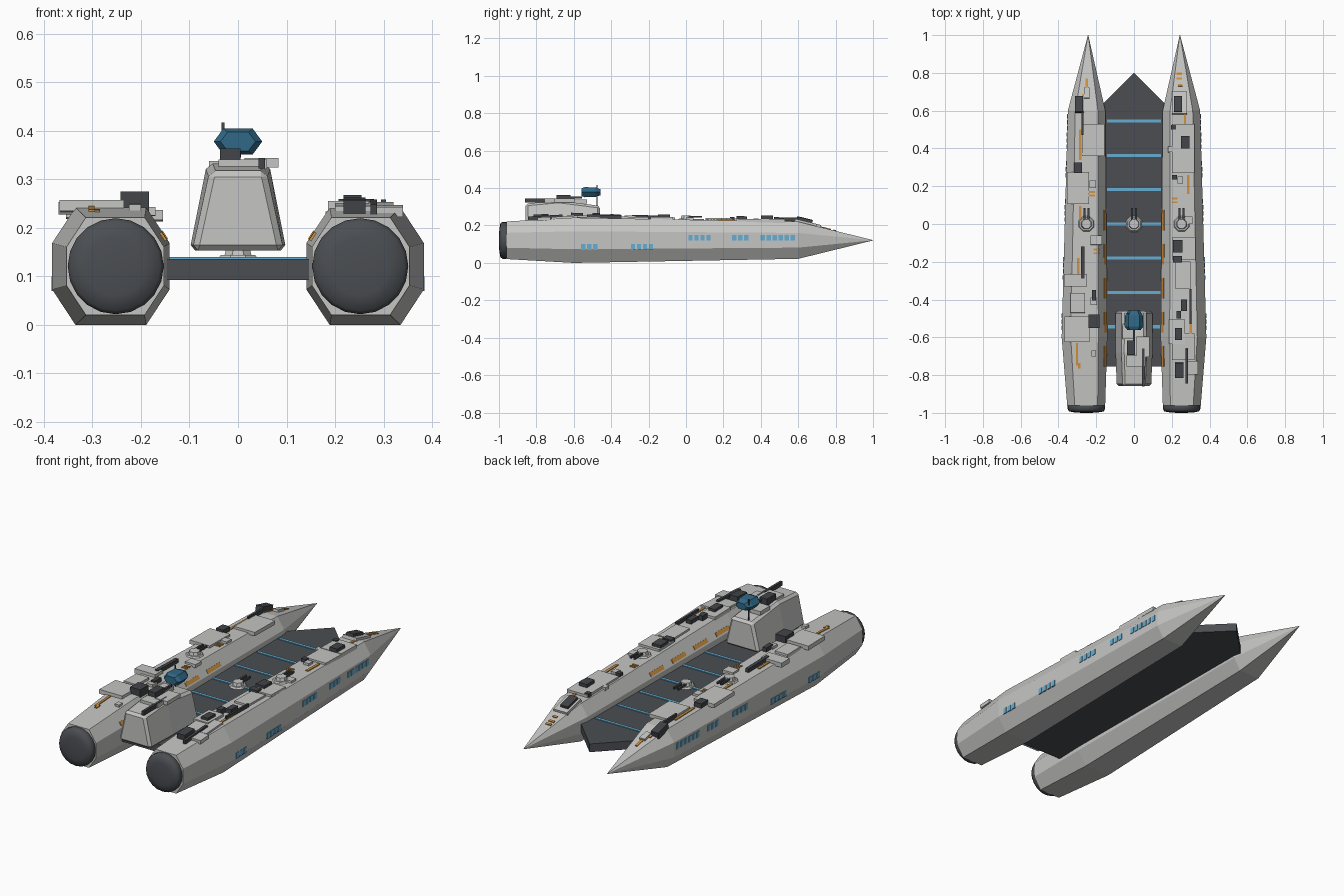
import bpy, bmesh, math
from mathutils import Matrix, Vector


def material(name, rgb):
    m = bpy.data.materials.new(name)
    m.diffuse_color = (*rgb, 1)
    return m


HULL = material("hull grey", (0.56, 0.56, 0.55))
DECK = material("deck grey", (0.07, 0.076, 0.085))
DARK = material("equipment dark", (0.055, 0.058, 0.065))
BLUE = material("light blue", (0.13, 0.42, 0.65))
GLASS = material("bridge blue", (0.03, 0.14, 0.24))
ORANGE = material("marking orange", (0.62, 0.28, 0.05))


def finish(name, bm, mat):
    bmesh.ops.recalc_face_normals(bm, faces=bm.faces)
    me = bpy.data.meshes.new(name)
    bm.to_mesh(me)
    bm.free()
    me.materials.append(mat)
    ob = bpy.data.objects.new(name, me)
    bpy.context.collection.objects.link(ob)
    return ob


def add_box(bm, c, size, rot=Matrix()):
    bmesh.ops.create_cube(bm, size=1, matrix=Matrix.Translation(c) @ rot @ Matrix.Diagonal((*size, 1)))


def loft(bm, rings):
    """Skin a list of equal-length point rings and cap both ends."""
    vs = [[bm.verts.new(p) for p in r] for r in rings]
    n = len(vs[0])
    for a, b in zip(vs, vs[1:]):
        for i in range(n):
            bm.faces.new((a[i], a[(i + 1) % n], b[(i + 1) % n], b[i]))
    bm.faces.new(vs[0])
    bm.faces.new(vs[-1][::-1])


# Hull stations: y, centre x, scale
STATIONS = [(-0.96, 0.253, 0.83), (-0.6, 0.262, 1), (0.6, 0.251, 0.82), (1.0, 0.243, 0.008)]
CZ, R, FX, FZ = 0.121, 0.121, 0.073, 0.048
OCT = [(FX, -R), (R, -FZ), (R, FZ), (FX, R), (-FX, R), (-R, FZ), (-R, -FZ), (-FX, -R)]


def station(y):
    for a, b in zip(STATIONS, STATIONS[1:]):
        if y <= b[0]:
            t = (y - a[0]) / (b[0] - a[0])
            return a[1] + t * (b[1] - a[1]), a[2] + t * (b[2] - a[2])


def top_frame(y):
    """Height and pitch of the hull roof at y."""
    z = CZ + R * station(y)[1]
    z2 = CZ + R * station(y - 0.01)[1]
    return z, Matrix.Rotation(math.atan2(z - z2, 0.01), 4, 'X')


# Twin hulls and engine caps
for side, s in (("left", -1), ("right", 1)):
    bm = bmesh.new()
    loft(bm, [[(s * cx + px * k, y, CZ + pz * k) for px, pz in OCT] for y, cx, k in STATIONS])
    finish(side + "_hull", bm, HULL)
    bm = bmesh.new()
    prof = [(-0.95, 0.093), (-0.962, 0.099), (-0.98, 0.099), (-0.992, 0.092), (-0.998, 0.06), (-1.0, 0.02)]
    loft(bm, [[(s * 0.252 + r * math.cos(i * math.tau / 20), y, CZ + r * math.sin(i * math.tau / 20))
               for i in range(20)] for y, r in prof])
    ob = finish(side + "_engine", bm, DECK)
    for p in ob.data.polygons:
        p.use_smooth = True

# Flight deck with pointed bow
bm = bmesh.new()
plan = [(0, 0.8), (0.2, 0.6), (0.2, -0.755), (-0.2, -0.755), (-0.2, 0.6)]
loft(bm, [[(x, y, z) for x, y in plan] for z in (0.093, 0.136)])
finish("flight_deck", bm, DECK)

bm = bmesh.new()
for i in range(7):
    add_box(bm, (0, 0.545 - 0.1815 * i, 0.137), (0.285, 0.016, 0.006))
finish("deck_stripes", bm, BLUE)

# Windows on the outer hull sides: first y, count, z
bm = bmesh.new()
for y0, n, z in ((0.024, 4, 0.134), (0.258, 3, 0.134), (0.41, 6, 0.134), (-0.55, 3, 0.085), (-0.283, 4, 0.085)):
    for i in range(n):
        y = y0 + i * 0.032
        cx, k = station(y)
        for s in (-1, 1):
            add_box(bm, (s * (cx + R * k), y, z), (0.006, 0.023, 0.03))
finish("hull_windows", bm, BLUE)

# Orange dashes along the inner shoulder of each hull
bm = bmesh.new()
for y in (-0.7, -0.52, -0.34, -0.16, 0.02):
    cx, k = station(y)
    for s in (-1, 1):
        t = 0.22
        x = cx - k * (R + (FX - R) * t)
        rot = Matrix.Rotation(s * -math.atan2(R - FZ, R - FX), 4, 'Y')
        add_box(bm, (s * x, y, CZ + k * (FZ + (R - FZ) * t)), (0.02, 0.11, 0.006), rot)
# Orange roof markings: x, y, width, length
for x, y, w, l in ((-0.25, 0.74, 0.012, 0.06), (-0.27, 0.64, 0.012, 0.1), (-0.285, 0.42, 0.012, 0.16),
                   (-0.265, 0.37, 0.05, 0.01), (-0.285, 0.06, 0.012, 0.07), (-0.225, 0.17, 0.035, 0.01),
                   (-0.225, 0.15, 0.035, 0.01), (-0.2, -0.135, 0.03, 0.01), (-0.2, -0.155, 0.03, 0.01),
                   (-0.295, -0.23, 0.012, 0.1), (-0.302, -0.69, 0.012, 0.12), (-0.29, -0.75, 0.012, 0.03),
                   (0.24, 0.795, 0.03, 0.012), (0.24, 0.77, 0.03, 0.012), (0.245, 0.735, 0.025, 0.012),
                   (0.27, 0.58, 0.012, 0.1), (0.28, 0.43, 0.012, 0.12), (0.288, 0.21, 0.014, 0.1),
                   (0.215, 0.135, 0.03, 0.01), (0.215, 0.115, 0.03, 0.01), (0.3, -0.53, 0.012, 0.14)):
    z, rot = top_frame(y)
    add_box(bm, (x, y, z + 0.001), (w, l, 0.007), rot)
finish("orange_markings", bm, ORANGE)

# Roof plates and equipment: x0, x1, y0, y1, height above the roof
LIGHT_LEFT = [(-0.265, -0.235, 0.665, 0.72, 0.012), (-0.275, -0.155, 0.36, 0.53, 0.012),
              (-0.355, -0.238, 0.105, 0.275, 0.012), (-0.37, -0.25, -0.33, -0.265, 0.016),
              (-0.335, -0.26, -0.47, -0.365, 0.012), (-0.368, -0.235, -0.625, -0.49, 0.015),
              (-0.23, -0.195, -0.43, -0.39, 0.014), (-0.235, -0.2, 0.19, 0.23, 0.012),
              (-0.225, -0.2, -0.7, -0.67, 0.012), (-0.23, -0.17, -0.11, -0.06, 0.01)]
LIGHT_RIGHT = [(0.2, 0.28, 0.58, 0.7, 0.012), (0.2, 0.32, 0.4, 0.53, 0.013), (0.2, 0.32, 0.27, 0.4, 0.01),
               (0.18, 0.205, 0.38, 0.41, 0.01), (0.23, 0.26, 0.215, 0.25, 0.012),
               (0.205, 0.325, -0.19, -0.07, 0.012), (0.22, 0.3, -0.345, -0.2, 0.01),
               (0.185, 0.27, -0.635, -0.505, 0.013), (0.2, 0.32, -0.72, -0.58, 0.01),
               (0.28, 0.34, -0.795, -0.725, 0.012), (0.27, 0.31, 0.0, 0.04, 0.012)]
DARK_BOXES = [(-0.312, -0.27, 0.59, 0.675, 0.028), (-0.317, -0.275, 0.27, 0.325, 0.024),
              (-0.242, -0.183, -0.55, -0.48, 0.034), (-0.222, -0.2, -0.405, -0.35, 0.022),
              (-0.278, -0.268, 0.47, 0.6, 0.022), (-0.28, -0.262, -0.29, -0.12, 0.02),
              (0.212, 0.255, 0.59, 0.675, 0.026), (0.25, 0.295, 0.4, 0.465, 0.03),
              (0.207, 0.257, -0.15, -0.085, 0.026), (0.207, 0.255, -0.205, -0.17, 0.02),
              (0.217, 0.255, -0.615, -0.55, 0.026), (0.217, 0.263, -0.815, -0.735, 0.028),
              (0.197, 0.222, 0.5, 0.525, 0.018), (0.202, 0.228, 0.235, 0.26, 0.018),
              (0.273, 0.287, -0.845, -0.66, 0.02), (0.295, 0.305, -0.53, -0.345, 0.018),
              (0.225, 0.25, -0.5, -0.46, 0.026), (0.25, 0.28, -0.46, -0.4, 0.02)]
for name, mat, items in (("left_roof_plates", HULL, LIGHT_LEFT), ("right_roof_plates", HULL, LIGHT_RIGHT),
                         ("roof_equipment", DARK, DARK_BOXES)):
    bm = bmesh.new()
    for x0, x1, y0, y1, h in items:
        z, rot = top_frame((y0 + y1) / 2)
        add_box(bm, ((x0 + x1) / 2, (y0 + y1) / 2, z + h / 2 - 0.004), (x1 - x0, y1 - y0, h + 0.008), rot)
    finish(name, bm, mat)

# Twin-barrel turrets on the deck and both hulls
for name, x, z in (("deck", 0, 0.136), ("left", -0.252, 0.23), ("right", 0.252, 0.23)):
    bm = bmesh.new()
    for r, h0, h1 in ((0.045, 0, 0.008), (0.03, 0.008, 0.024)):
        loft(bm, [[(x + q * math.cos((i + .5) * math.tau / 8), q * math.sin((i + .5) * math.tau / 8), z + h)
                   for i in range(8)] for h, q in ((h0, r), (h1, r * 0.85))])
    finish(name + "_turret", bm, HULL)
    bm = bmesh.new()
    for s in (-1, 1):
        add_box(bm, (x + s * 0.011, 0.05, z + 0.017), (0.01, 0.07, 0.01))
    finish(name + "_turret_barrels", bm, DARK)

# Command tower: tapered block with chamfered edges
bm = bmesh.new()
loft(bm, [[(-b, y, 0.153), (b, y, 0.153), (t, y, h), (-t, y, h)]
          for y, b, t, h in ((-0.858, 0.094, 0.058, 0.317), (-0.68, 0.1, 0.064, 0.333), (-0.46, 0.1, 0.062, 0.305))])
tower = finish("command_tower", bm, HULL)
bev = tower.modifiers.new("chamfer", 'BEVEL')
bev.width, bev.segments, bev.limit_method, bev.angle_limit = 0.012, 1, 'ANGLE', math.radians(30)

bm = bmesh.new()
add_box(bm, (0.048, -0.65, 0.334), (0.07, 0.11, 0.02))
add_box(bm, (0.01, -0.725, 0.331), (0.1, 0.06, 0.02))
add_box(bm, (-0.03, -0.57, 0.328), (0.06, 0.08, 0.02))
finish("tower_plates", bm, HULL)
bm = bmesh.new()
add_box(bm, (-0.016, -0.655, 0.346), (0.042, 0.075, 0.036))
add_box(bm, (0.049, -0.76, 0.333), (0.013, 0.2, 0.022))
add_box(bm, (0, -0.6, 0.35), (0.012, 0.09, 0.01))
add_box(bm, (-0.031, -0.475, 0.36), (0.006, 0.006, 0.114))
finish("tower_equipment", bm, DARK)

# Hexagonal glazed bridge
bm = bmesh.new()
hexa = [(-0.05, 0), (-0.03, 0.027), (0.03, 0.027), (0.05, 0), (0.03, -0.027), (-0.03, -0.027)]
loft(bm, [[(x * k, y, 0.378 + z * k) for x, z in hexa]
          for y, k in ((-0.56, 0.72), (-0.542, 1), (-0.485, 0.95), (-0.458, 0.6))])
finish("bridge_pod", bm, GLASS)
